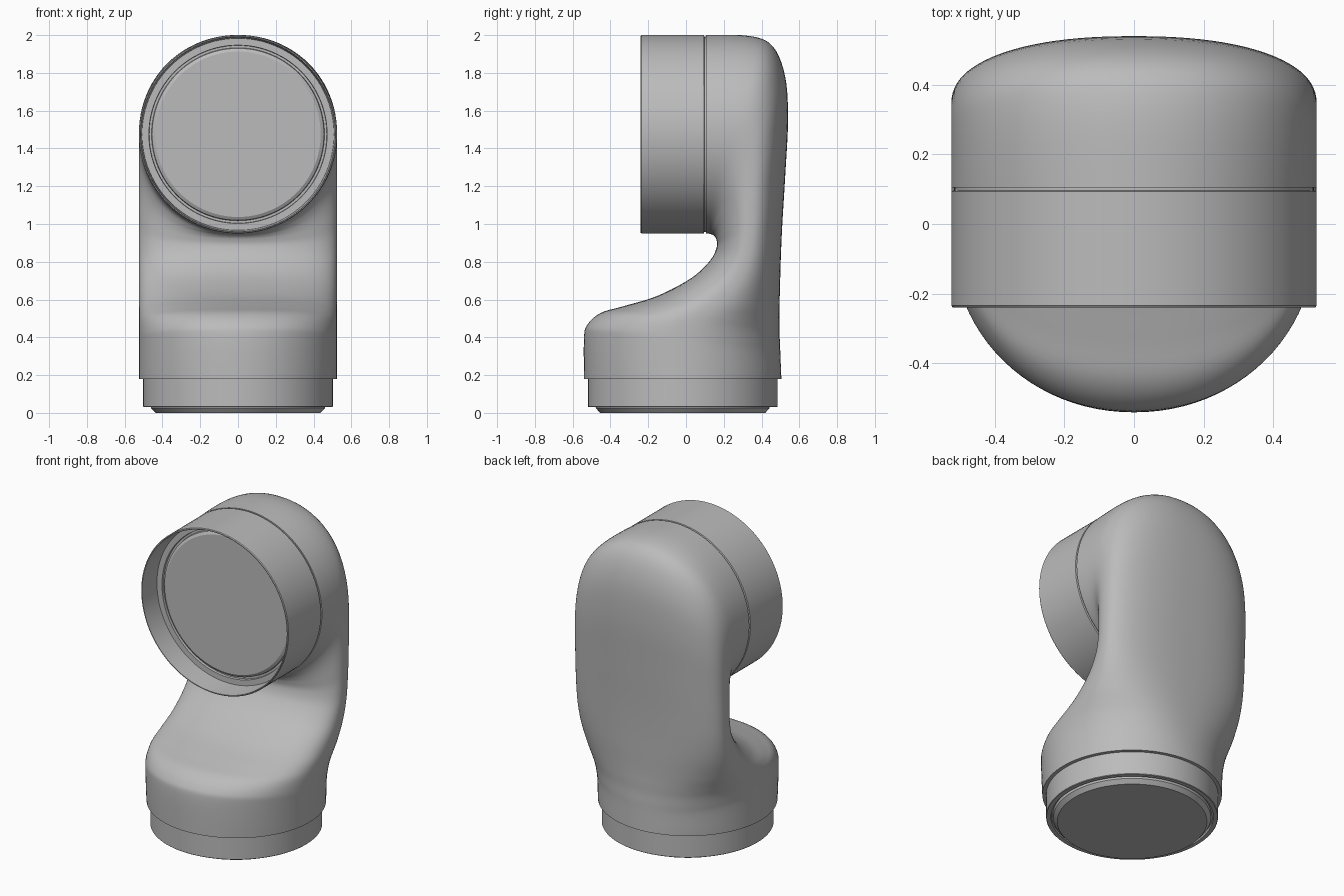
import bpy, bmesh, math
from mathutils import Vector, Matrix

cube = bpy.data.objects.get("Cube")
if cube:
    bpy.data.objects.remove(cube, do_unlink=True)

grey = bpy.data.materials.new("plain grey")
grey.use_nodes = True
COLOUR = (0.5, 0.5, 0.5, 1)
grey.diffuse_color = COLOUR
grey.node_tree.nodes["Principled BSDF"].inputs["Base Color"].default_value = COLOUR


def finish(name, bm, angle):
    """Turn a bmesh into a smooth-shaded object with sharp edges kept."""
    bmesh.ops.recalc_face_normals(bm, faces=bm.faces[:])
    mesh = bpy.data.meshes.new(name)
    bm.to_mesh(mesh)
    bm.free()
    mesh.materials.append(grey)
    obj = bpy.data.objects.new(name, mesh)
    bpy.context.collection.objects.link(obj)
    bpy.ops.object.select_all(action='DESELECT')
    obj.select_set(True)
    bpy.context.view_layer.objects.active = obj
    bpy.ops.object.shade_smooth_by_angle(angle=math.radians(angle))
    return obj


def loft(name, rings, angle=30):
    """Skin a list of point rings and cap both ends."""
    bm = bmesh.new()
    loops = [[bm.verts.new(p) for p in ring] for ring in rings]
    count = len(loops[0])
    for a, b in zip(loops, loops[1:]):
        for i in range(count):
            j = (i + 1) % count
            bm.faces.new((a[i], a[j], b[j], b[i]))
    bm.faces.new(loops[0])
    bm.faces.new(loops[-1])
    return finish(name, bm, angle)


def revolve(name, profile, matrix, sides=96):
    """Turn (radius, height) points around the local z axis."""
    rings = []
    for r, h in profile:
        angles = [math.tau * i / sides for i in range(sides)]
        rings.append([matrix @ Vector((r * math.cos(a), r * math.sin(a), h)) for a in angles])
    return loft(name, rings)


def smooth_path(points, steps=5):
    """Catmull-Rom curve through the points."""
    pts = [Vector(p) for p in points]
    pts = [pts[0]] + pts + [pts[-1]]
    out = []
    for a, b, c, d in zip(pts, pts[1:], pts[2:], pts[3:]):
        for s in range(steps):
            t = s / steps
            out.append(b + 0.5 * t * ((c - a) + t * ((2*a - 5*b + 4*c - d) + t * (3*(b - c) + d - a))))
    return out + [pts[-1]]


# Elbow body: matching front and back outlines as (y, z)
front_line = [(-.54, .18), (-.54, .40), (-.52, .47), (-.45, .53), (-.33, .565),
              (-.15, .62), (.03, .715), (.13, .81), (.163, .88), (.16, .92),
              (.148, .938), (.135, .945), (.125, .948), (.115, .95), (.105, .95)]
back_line = [(.505, .18), (.50, .30), (.498, .36), (.495, .42), (.495, .48),
             (.495, .56), (.498, .68), (.502, .82), (.51, 1.0), (.525, 1.25),
             (.54, 1.55), (.525, 1.78), (.46, 1.94), (.34, 1.995), (.105, 2.0)]
HALF_WIDTH = .525
SIDES = 96


def power(v, e):
    return math.copysign(abs(v) ** e, v)


fronts, backs = smooth_path(front_line), smooth_path(back_line)
sections = []
for k, (p, q) in enumerate(zip(fronts, backs)):
    # round at both ends, slightly squarer along the neck
    e = 2 / (2 + 0.35 * math.sin(math.pi * k / (len(fronts) - 1)))
    mid, half = (p + q) / 2, (q - p) / 2
    ring = []
    for i in range(SIDES):
        a = math.tau * i / SIDES
        c = mid + half * power(math.cos(a), e)
        ring.append(Vector((HALF_WIDTH * power(math.sin(a), e), c.x, c.y)))
    sections.append(ring)
loft("elbow_body", sections, 40)

# Head barrel: seam groove, thin rim, deep cup and raised front disc
head_matrix = Matrix.Translation((0, 0, 1.475)) @ Matrix.Rotation(math.radians(90), 4, 'X')
revolve("head_barrel", [
    (.30, -.12), (.517, -.12), (.517, -.097), (.525, -.094), (.525, .235), (.521, .24),
    (.516, .24), (.508, .10), (.472, .10), (.470, .085), (.458, .085),
    (.455, .10), (.438, .11)], head_matrix)

# Base collar: plain band, thin groove and chamfered foot
base_matrix = Matrix.Translation((0, -.0175, 0))
revolve("base_collar", [
    (.30, .21), (.502, .21), (.502, .033), (.499, .03), (.474, .03),
    (.472, .045), (.462, .045), (.460, .025), (.437, 0)], base_matrix)
